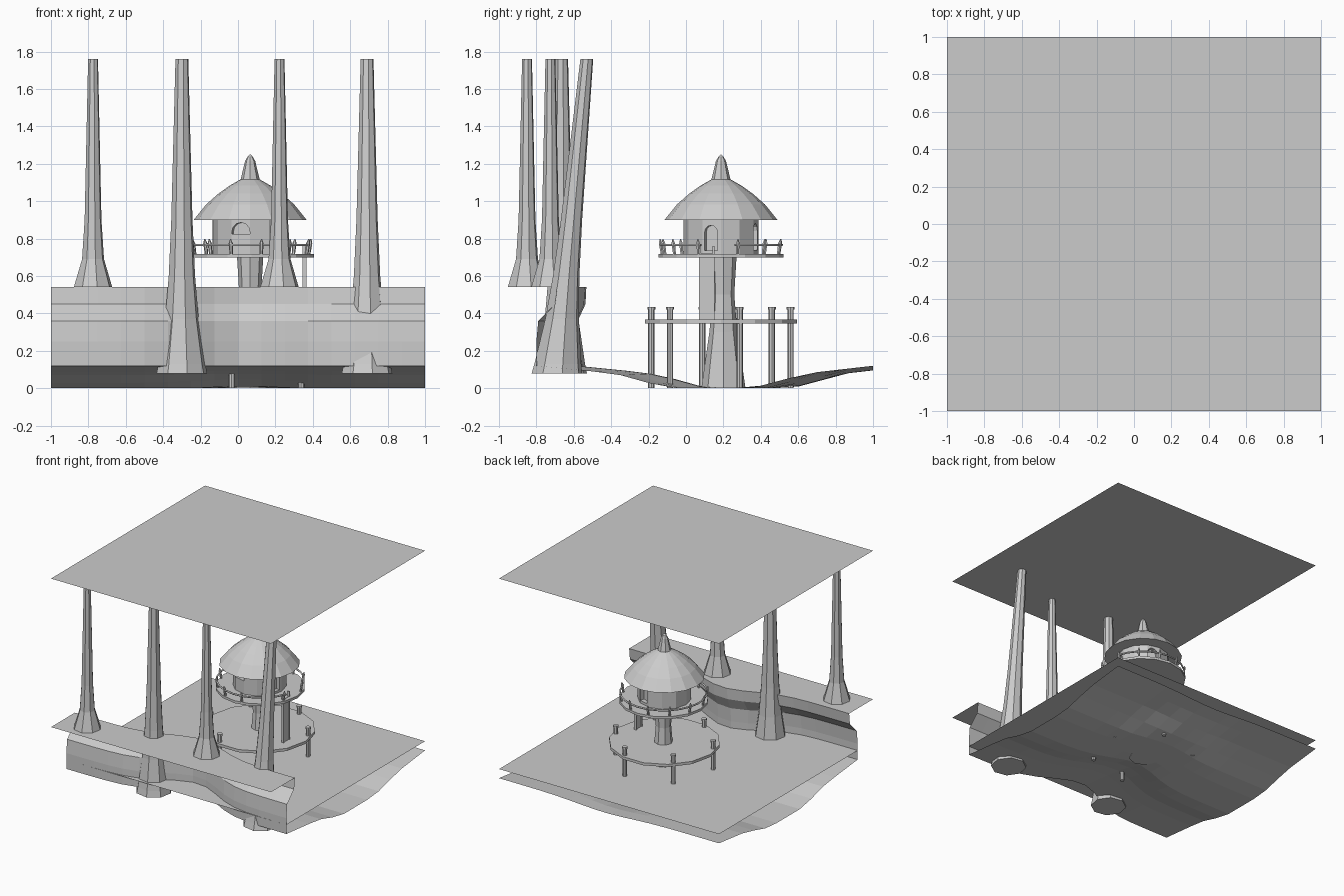
import bpy, bmesh, math
from mathutils import Vector

if "Cube" in bpy.data.objects:
    bpy.data.objects.remove(bpy.data.objects["Cube"])


def finish(name, bm, recalc=True):
    if recalc:
        bmesh.ops.recalc_face_normals(bm, faces=bm.faces)
    me = bpy.data.meshes.new(name)
    bm.to_mesh(me)
    bm.free()
    ob = bpy.data.objects.new(name, me)
    bpy.context.collection.objects.link(ob)
    return ob


def lathe(name, profile, centre, sides, lean=(0, 0), turn=0.0, caps=True):
    """Stack rings of (radius, z); lean shifts the axis per unit of height."""
    bm = bmesh.new()
    rings = []
    z0 = profile[0][1]
    for r, z in profile:
        cx = centre[0] + lean[0] * (z - z0)
        cy = centre[1] + lean[1] * (z - z0)
        rings.append([bm.verts.new((cx + r * math.cos(turn + 2 * math.pi * i / sides),
                                    cy + r * math.sin(turn + 2 * math.pi * i / sides), z))
                      for i in range(sides)])
    for a, b in zip(rings, rings[1:]):
        for i in range(sides):
            j = (i + 1) % sides
            bm.faces.new((a[i], a[j], b[j], b[i]))
    if caps:
        bm.faces.new(rings[0])
        bm.faces.new(rings[-1])
    return finish(name, bm)


def grid(name, rows):
    bm = bmesh.new()
    vs = [[bm.verts.new(p) for p in row] for row in rows]
    for a, b in zip(vs, vs[1:]):
        for i in range(len(a) - 1):
            bm.faces.new((a[i], a[i + 1], b[i + 1], b[i]))
    return finish(name, bm, False)


def sheet(name, y0, y1, z):
    return grid(name, [[(-1, y0, z), (1, y0, z)], [(-1, y1, z), (1, y1, z)]])


# Canopy plane and water surface
sheet("canopy_plane", -1, 1, 1.76)
sheet("water_surface", -0.80, 1, 0.195)

# Terrain: ledge, undercut cliff and winding riverbed in one sheet
xs = [-1 + i / 8 for i in range(17)]


def bend(x):
    return 0.22 * math.exp(-((x - 0.04) ** 2) / 0.11)


rows = [[(x, -1, 0.54) for x in xs]]
for off, z in [(0.11, 0.54), (0.10, 0.45), (0.01, 0.36), (0, 0.25), (0, 0.12)]:
    rows.append([(x, -0.8 + bend(x) + off * (1 - 2.5 * bend(x)), z) for x in xs])

bed = [(-0.8, 0.12), (-0.5, 0.09), (-0.35, 0.07), (-0.1, 0.0),
       (0.35, 0.0), (0.65, 0.08), (1.0, 0.12)]


def bed_height(u):
    for (u0, z0), (u1, z1) in zip(bed, bed[1:]):
        if u <= u1:
            return z0 + (z1 - z0) * max(0, u - u0) / (u1 - u0)
    return bed[-1][1]


for k in range(1, 13):
    t = k / 12
    row = []
    for x in xs:
        foot = -0.8 + bend(x)
        y = foot + (1 - foot) * t
        row.append((x, y, bed_height(y - bend(x))))
    rows.append(row)
grid("terrain", rows)

# Tall bank trees: two on the ledge, two rising from the river
ledge_tree = [(0.105, 0.54), (0.06, 0.69), (0.046, 0.9), (0.027, 1.76)]
river_tree = [(0.138, 0.08), (0.128, 0.13), (0.092, 0.37), (0.072, 0.6),
              (0.058, 0.9), (0.035, 1.76)]
for i, (x, y, prof, lean) in enumerate([
        (-0.775, -0.85, ledge_tree, 0), (0.222, -0.725, ledge_tree, 0),
        (-0.30, -0.665, river_tree, 0), (0.69, -0.69, river_tree, 0.095)]):
    lathe(f"tree_trunk_{i + 1}", prof, (x, y), 8, (0, lean), math.radians(12))

# Lower platform on six posts
C = (0.065, 0.187)
lathe("lower_platform", [(0.417, 0.345), (0.417, 0.367)], C, 14)
for k in range(6):
    a = math.radians(15 + 60 * k)
    p = (C[0] + 0.385 * math.cos(a), C[1] + 0.385 * math.sin(a))
    lathe(f"platform_post_{k + 1}", [(0.017, 0), (0.017, 0.42), (0.021, 0.42), (0.021, 0.435)], p, 8)

# Central trunk and upper deck
lathe("hut_trunk", [(0.118, 0), (0.075, 0.3), (0.058, 0.5), (0.07, 0.7)], (C[0], 0.2), 8)
lathe("upper_deck", [(0.335, 0.698), (0.335, 0.718)], (0.072, C[1]), 16)

# Hut walls with arched openings
walls = lathe("hut_walls", [(0.2, 0.718), (0.2, 0.905)], C, 12)


def arch_cutter(name, angle, width, z0, z1):
    """Arched prism cut into the wall, facing outwards at the given angle."""
    a = math.radians(angle)
    out = Vector((math.cos(a), math.sin(a), 0))
    side = Vector((-out.y, out.x, 0))
    h = width / 2
    pts = [(-h, z0), (h, z0)]
    pts += [(h * math.cos(math.pi * i / 6), z1 - h + h * math.sin(math.pi * i / 6) + 1e-3)
            for i in range(7)]
    bm = bmesh.new()
    rings = [[bm.verts.new(Vector((C[0], C[1], 0)) + out * d + side * s + Vector((0, 0, z)))
              for s, z in pts] for d in (0.16, 0.25)]
    bm.faces.new(rings[0])
    bm.faces.new(rings[1])
    n = len(pts)
    for i in range(n):
        j = (i + 1) % n
        bm.faces.new((rings[0][i], rings[0][j], rings[1][j], rings[1][i]))
    ob = finish(name, bm)
    ob.hide_render = True
    ob.hide_viewport = True
    mod = walls.modifiers.new(name, 'BOOLEAN')
    mod.operation = 'DIFFERENCE'
    mod.solver = 'EXACT'
    mod.object = ob


arch_cutter("door_cutter", -16, 0.07, 0.735, 0.87)
arch_cutter("front_window_cutter", -105, 0.10, 0.825, 0.885)
arch_cutter("back_window_cutter", 72, 0.08, 0.74, 0.88)

# Domed roof and pointed finial
lathe("roof", [(0.302, 0.9), (0.235, 0.983), (0.17, 1.04), (0.11, 1.083), (0.05, 1.117)], C, 16)
lathe("roof_finial", [(0.052, 1.112), (0.027, 1.215), (0.012, 1.24), (0.002, 1.25)], C, 8)

# Railing: posts leaning outwards and a handrail with a gap at the ladder
D = (0.072, C[1])
for k in range(12):
    a = math.radians(16 + k * 322 / 11)
    d = (math.cos(a), math.sin(a))
    lathe(f"rail_post_{k + 1}", [(0.009, 0.715), (0.011, 0.775), (0.003, 0.797)],
          (D[0] + 0.318 * d[0], D[1] + 0.318 * d[1]), 6, (d[0] * 0.15, d[1] * 0.15))
curve = bpy.data.curves.new("handrail", 'CURVE')
curve.dimensions = '3D'
curve.bevel_depth = 0.007
curve.bevel_resolution = 1
curve.use_fill_caps = True
sp = curve.splines.new('POLY')
sp.points.add(22)
for k, pt in enumerate(sp.points):
    a = math.radians(13 + k * 328 / 22)
    pt.co = (D[0] + 0.326 * math.cos(a), D[1] + 0.326 * math.sin(a), 0.766, 1)
bpy.context.collection.objects.link(bpy.data.objects.new("handrail", curve))


# Ladder panel from the lower platform to the deck gap
def box(name, lo, hi):
    bm = bmesh.new()
    bmesh.ops.create_cube(bm, size=1)
    for v in bm.verts:
        v.co = [(l + h) / 2 + c * (h - l) for l, h, c in zip(lo, hi, v.co)]
    return finish(name, bm)


box("ladder_panel", (0.352, 0.08, 0.36), (0.362, 0.145, 0.72))
for n, y in (("front", 0.074), ("back", 0.148)):
    box(f"ladder_rail_{n}", (0.345, y - 0.005, 0.36), (0.367, y + 0.005, 0.76))
